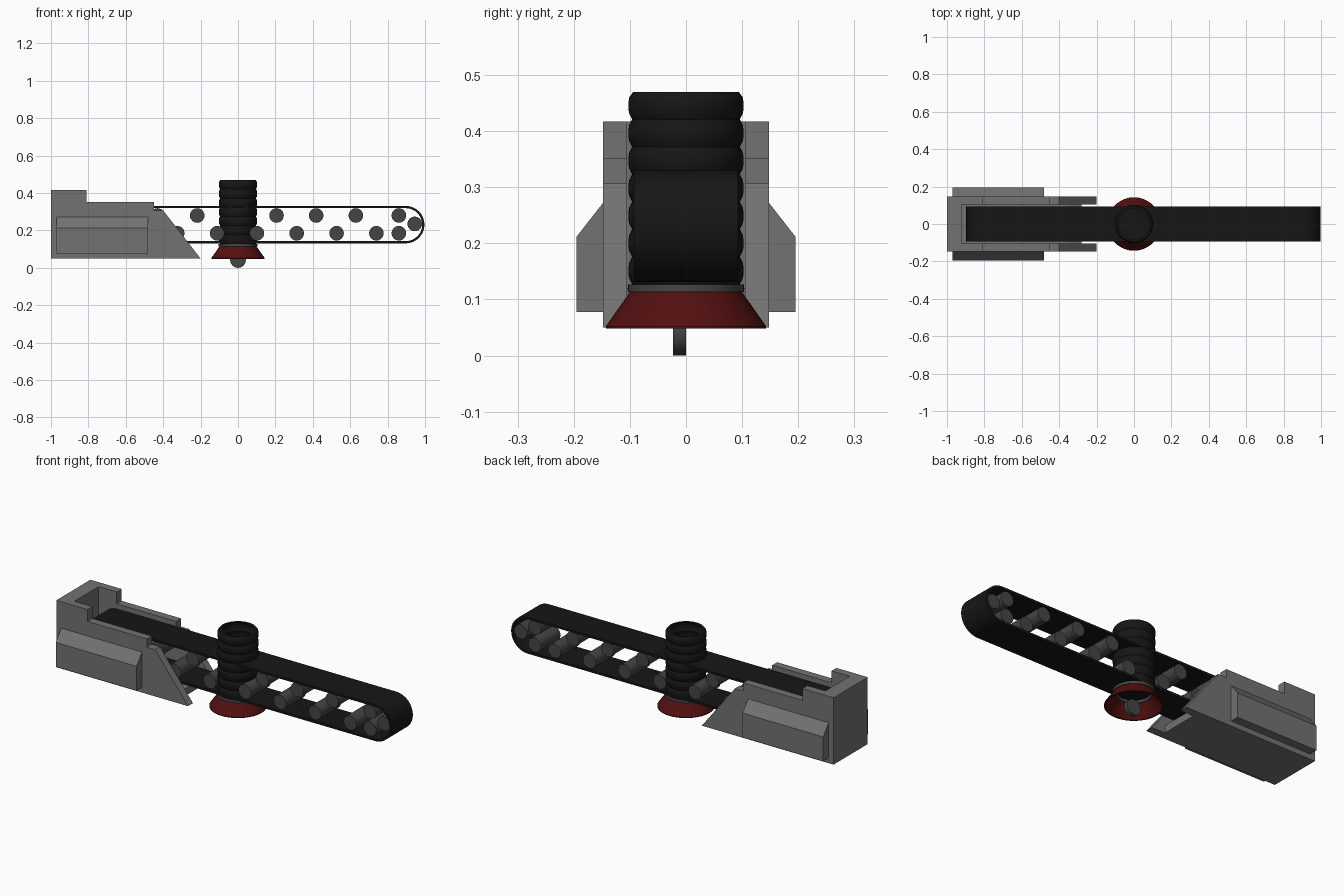
import bpy, bmesh, math

if "Cube" in bpy.data.objects:
    bpy.data.objects.remove(bpy.data.objects["Cube"])


def mat(name, r, g, b):
    m = bpy.data.materials.new(name)
    m.diffuse_color = (r, g, b, 1)
    m.use_nodes = True
    m.node_tree.nodes["Principled BSDF"].inputs["Base Color"].default_value = m.diffuse_color
    return m


GREY = mat("housing_grey", 0.17, 0.17, 0.17)
DARK = mat("roller_grey", 0.06, 0.06, 0.06)
BLACK = mat("rubber_black", 0.008, 0.008, 0.008)
RED = mat("dark_red", 0.085, 0.005, 0.005)


def finish(name, bm, material, smooth=None):
    bmesh.ops.recalc_face_normals(bm, faces=bm.faces)
    me = bpy.data.meshes.new(name)
    bm.to_mesh(me)
    bm.free()
    ob = bpy.data.objects.new(name, me)
    bpy.context.collection.objects.link(ob)
    me.materials.append(material)
    if smooth:
        bpy.ops.object.select_all(action='DESELECT')
        ob.select_set(True)
        bpy.context.view_layer.objects.active = ob
        bpy.ops.object.shade_smooth_by_angle(angle=math.radians(smooth))
    return ob


def prism(name, a, b, material):
    """Bridge two matching outlines and cap both."""
    bm = bmesh.new()
    va, vb = [bm.verts.new(p) for p in a], [bm.verts.new(p) for p in b]
    bm.faces.new(va)
    bm.faces.new(vb)
    n = len(a)
    for i in range(n):
        j = (i + 1) % n
        bm.faces.new((va[i], va[j], vb[j], vb[i]))
    return finish(name, bm, material)


def prism_y(name, pts, y0, y1, material):
    return prism(name, [(x, y0, z) for x, z in pts], [(x, y1, z) for x, z in pts], material)


def lathe(name, pts, material, segs=48, smooth=35):
    """Revolve a closed (radius, z) outline about the z axis."""
    bm = bmesh.new()
    rings = [[bm.verts.new((r * math.cos(t), r * math.sin(t), z)) for r, z in pts]
             for t in (2 * math.pi * i / segs for i in range(segs))]
    n = len(pts)
    for i in range(segs):
        p, q = rings[i], rings[(i + 1) % segs]
        for k in range(n):
            m = (k + 1) % n
            bm.faces.new((p[k], p[m], q[m], q[k]))
    return finish(name, bm, material, smooth)


def disc_y(name, x, z, r, y0, y1, material, segs=24):
    ring = [(x + r * math.cos(2 * math.pi * i / segs), z + r * math.sin(2 * math.pi * i / segs))
            for i in range(segs)]
    ob = prism_y(name, ring, y0, y1, material)
    bpy.ops.object.select_all(action='DESELECT')
    ob.select_set(True)
    bpy.context.view_layer.objects.active = ob
    bpy.ops.object.shade_smooth_by_angle(angle=math.radians(35))
    return ob


# Motor housing: side walls and bevelled side boxes, mirrored in y
wall = [(-1, .05), (-.2, .05), (-.4, .307), (-.45, .307), (-.45, .352),
        (-.81, .352), (-.81, .417), (-1, .417)]
box = [(.148, .078), (.195, .078), (.195, .212), (.148, .272)]
for side, s in (("left", 1), ("right", -1)):
    prism_y("housing_wall_" + side, wall, s * .105, s * .148, GREY)
    prism("side_box_" + side, [(-.97, s * y, z) for y, z in box],
          [(-.48, s * y, z) for y, z in box], GREY)
# Housing back and floor between the walls
prism_y("housing_back", [(-1, .05), (-.92, .05), (-.92, .417), (-1, .417)], -.105, .105, GREY)
prism_y("housing_floor", [(-.92, .05), (-.28, .05), (-.28, .09), (-.36, .12), (-.92, .12)],
        -.105, .105, GREY)

# Conveyor belt: stadium loop with thickness
def stadium(r, n=16):
    pts = []
    for cx, a0 in ((.897, -90), (-.797, 90)):
        for i in range(n + 1):
            t = math.radians(a0 + 180 * i / n)
            pts.append((cx + r * math.cos(t), .231 + r * math.sin(t)))
    return pts


bm = bmesh.new()
loops = [[bm.verts.new((x, y, z)) for x, z in stadium(r)]
         for r, y in ((.1, -.093), (.1, .093), (.088, .093), (.088, -.093))]
n = len(loops[0])
for k in range(4):
    p, q = loops[k], loops[(k + 1) % 4]
    for i in range(n):
        j = (i + 1) % n
        bm.faces.new((p[i], p[j], q[j], q[i]))
finish("conveyor_belt", bm, BLACK, 35)

# Rollers: two staggered rows plus the end rollers
spots = [(-.43 + .212 * i, .28) for i in range(-1, 6)]
spots += [(-.325 + .213 * i, .185) for i in range(-2, 6)]
for s in (1, -1):
    spots += [(.05 + s * .81, .28), (.05 + s * .81, .185), (.05 + s * .895, .235)]
for i, (x, z) in enumerate(spots):
    disc_y(f"roller_{i:02d}", x, z, .039, -.085, .085, DARK)

# Ribbed hose, open at the top
outer = []
for k in range(7):
    for f in (0, .2, .4, .6, .8):
        outer.append((.096 + .007 * math.sin(math.pi * f) ** .6, .127 + .049 * (k + f)))
outer.append((.094, .47))
lathe("ribbed_hose", outer + [(r - .012, z) for r, z in reversed(outer)], BLACK)

# Collar and suction skirt
lathe("hose_collar", [(.103, .113), (.103, .127), (.085, .127), (.085, .113)], DARK)
lathe("suction_skirt", [(.143, .048), (.143, .052), (.1, .113), (.09, .113), (.135, .048)], RED)

# Small sensing wheel under the skirt
disc_y("sensor_wheel", 0, .042, .042, -.023, 0, DARK, 32)
